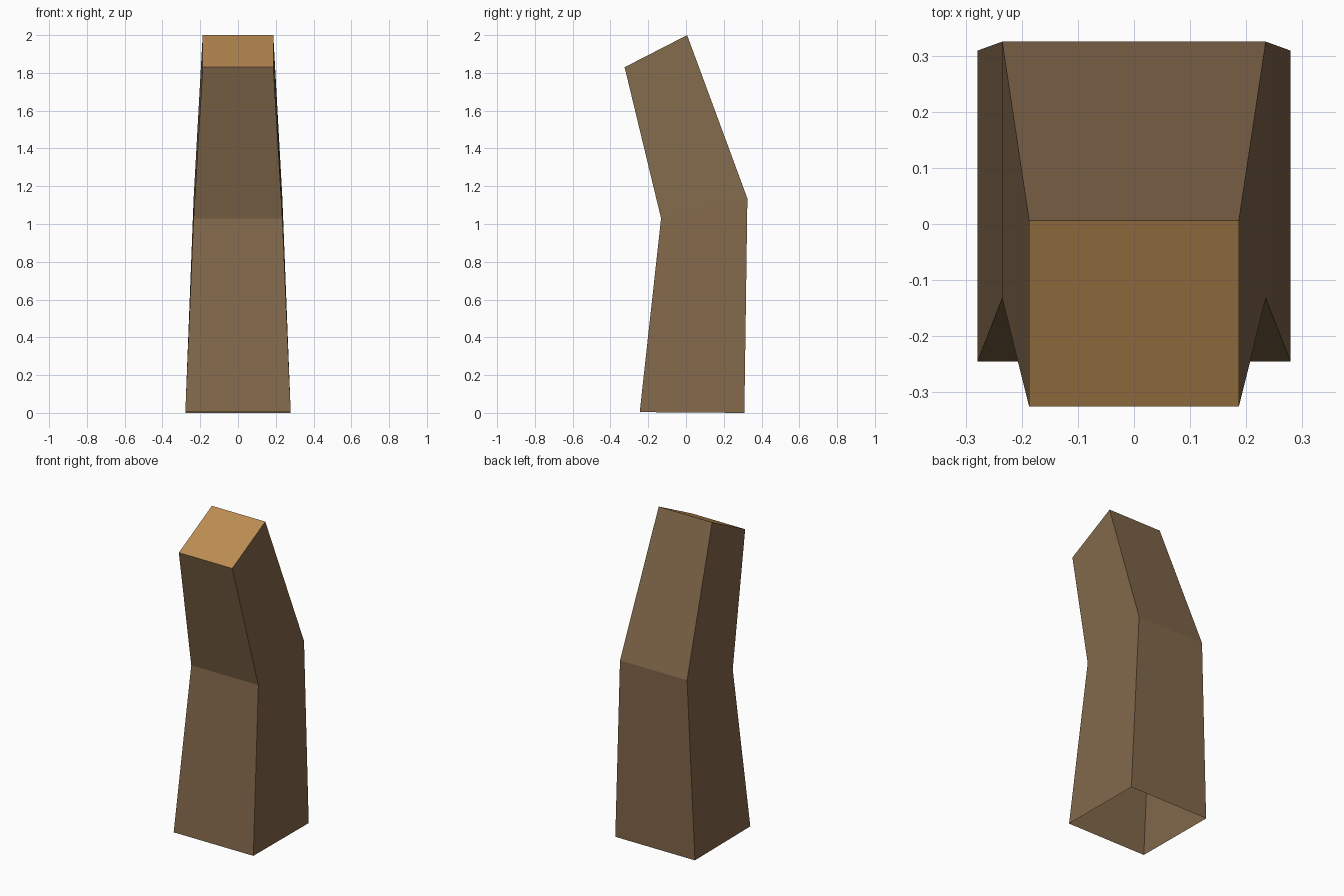
import bpy, bmesh

if "Cube" in bpy.data.objects:
    bpy.data.objects.remove(bpy.data.objects["Cube"])


def material(name, rgb):
    mat = bpy.data.materials.new(name)
    lin = [((c / 255 + 0.055) / 1.055) ** 2.4 for c in rgb]
    mat.diffuse_color = (*lin, 1)
    mat.use_nodes = True
    mat.node_tree.nodes["Principled BSDF"].inputs["Base Color"].default_value = mat.diffuse_color
    return mat


# Sections from bottom to top: half width, front (y, z), back (y, z)
SECTIONS = [
    (0.279, (-0.245, 0.004), (0.309, 0.0)),
    (0.235, (-0.132, 1.03), (0.325, 1.135)),
    (0.187, (-0.325, 1.83), (0.006, 2.0)),
]

bm = bmesh.new()
rings = []
for w, front, back in SECTIONS:
    rings.append([bm.verts.new(p) for p in (
        (-w, *front), (w, *front), (w, *back), (-w, *back))])

# Bark sides, open underneath
for low, high in zip(rings, rings[1:]):
    for i in range(4):
        j = (i + 1) % 4
        bm.faces.new((low[i], low[j], high[j], high[i]))

# Cut wood end
bm.faces.new(rings[-1]).material_index = 1

mesh = bpy.data.meshes.new("bent_branch")
bm.to_mesh(mesh)
bm.free()
mesh.materials.append(material("dark bark", (130, 104, 75)))
mesh.materials.append(material("cut wood", (188, 141, 83)))
branch = bpy.data.objects.new("bent_branch", mesh)
bpy.context.collection.objects.link(branch)
